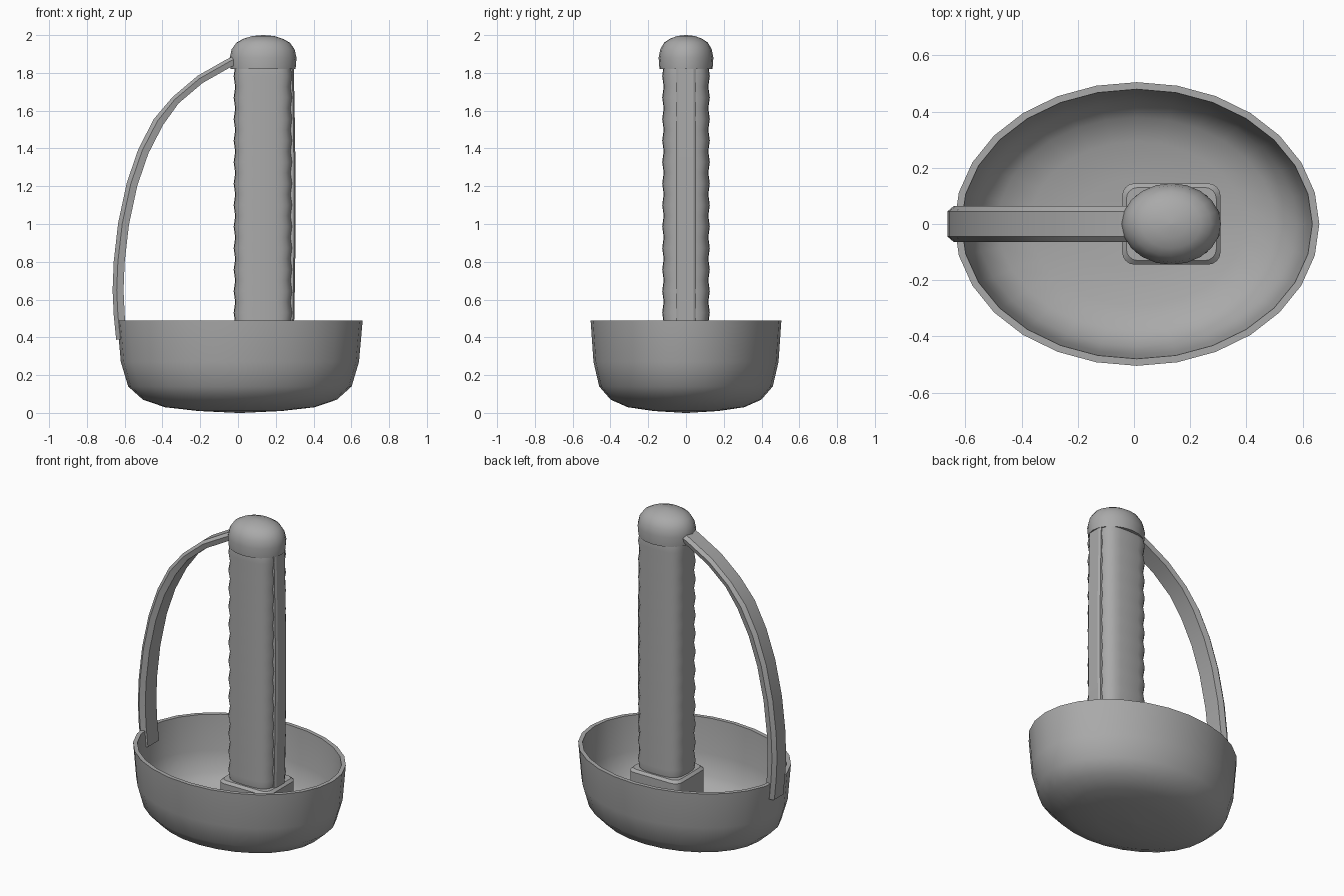
import bpy, bmesh, math
from mathutils import Vector

cube = bpy.data.objects.get("Cube")
if cube:
    bpy.data.objects.remove(cube)

grey = bpy.data.materials.new("mid_grey")
grey.use_nodes = True
colour = (0.4, 0.4, 0.4, 1)
grey.diffuse_color = colour
grey.node_tree.nodes["Principled BSDF"].inputs["Base Color"].default_value = colour


def loft(name, rings, angle=40):
    """Skin a list of closed rings and cap both ends."""
    bm = bmesh.new()
    loops = [[bm.verts.new(p) for p in ring] for ring in rings]
    n = len(loops[0])
    for a, b in zip(loops, loops[1:]):
        for i in range(n):
            j = (i + 1) % n
            bm.faces.new((a[i], a[j], b[j], b[i]))
    bm.faces.new(loops[0][::-1])
    bm.faces.new(loops[-1])
    bmesh.ops.recalc_face_normals(bm, faces=bm.faces)
    mesh = bpy.data.meshes.new(name)
    bm.to_mesh(mesh)
    bm.free()
    mesh.materials.append(grey)
    obj = bpy.data.objects.new(name, mesh)
    bpy.context.collection.objects.link(obj)
    bpy.ops.object.select_all(action="DESELECT")
    obj.select_set(True)
    bpy.context.view_layer.objects.active = obj
    bpy.ops.object.shade_smooth_by_angle(angle=math.radians(angle))
    return obj


def oval(cx, rx, ry, z, n=28, power=1.0):
    """Elliptical ring; a power below one squares it off."""
    ring = []
    for i in range(n):
        t = 2 * math.pi * i / n
        c, s = math.cos(t), math.sin(t)
        ring.append((cx + rx * math.copysign(abs(c) ** power, c),
                     ry * math.copysign(abs(s) ** power, s), z))
    return ring


def rounded_box(cx, rx, ry, z, r, steps=4):
    """Rectangular ring with round corners."""
    ring = []
    for k, (sx, sy) in enumerate([(1, 1), (-1, 1), (-1, -1), (1, -1)]):
        for i in range(steps + 1):
            t = math.pi / 2 * (k + i / steps)
            ring.append((cx + sx * (rx - r) + r * math.cos(t),
                         sy * (ry - r) + r * math.sin(t), z))
    return ring


# Bowl guard: outer wall up to the rim, then back down the inside
RX, RY, CX, WALL = 0.65, 0.505, 0.01, 0.025
profile = [(0.02, 0.0), (0.34, 0.01), (0.61, 0.03), (0.79, 0.07),
           (0.91, 0.14), (0.97, 0.27), (1, 0.49)]
rings = [oval(CX, RX * s, RY * s, z) for s, z in profile]
rings.append(oval(CX, RX - WALL, RY - WALL, 0.49))
for s, z in profile[-2::-1]:
    shrink = WALL * s
    rings.append(oval(CX, RX * s - shrink, RY * s - shrink, z + 0.03 * (1 - s ** 3)))
loft("bowl_guard", rings, 50)

# Block at the foot of the grip
GX = 0.133
loft("grip_block", [rounded_box(GX, 0.175, 0.145, 0.025, 0.045),
                    rounded_box(GX, 0.175, 0.145, 0.355, 0.045),
                    rounded_box(GX, 0.16, 0.13, 0.37, 0.04)], 30)

# Grip with alternating wide and narrow rings
count = 26
rings = []
for i in range(count + 1):
    d = 0.004 if i % 2 else -0.004
    rings.append(oval(GX, 0.152 + d, 0.122 + d, 0.36 + 1.48 * i / count, 24, 0.62))
loft("grip", rings, 50)

# Slightly bowed strip along the back of the grip
rings = []
for i in range(9):
    t = i / 8
    x = 0.295 + 0.01 * math.sin(math.pi * t)
    z = 0.36 + 1.48 * t
    rings.append([(0.2, -0.053, z), (x - 0.008, -0.053, z), (x, -0.04, z),
                  (x, 0.04, z), (x - 0.008, 0.053, z), (0.2, 0.053, z)])
loft("back_strip", rings, 25)

# Domed pommel
dome = [(0.97, 1.82), (1, 1.88), (0.94, 1.925), (0.8, 1.96), (0.6, 1.98),
        (0.33, 1.995), (0.02, 2.0)]
loft("pommel", [oval(GX, 0.177 * s, 0.145 * s, z, 20) for s, z in dome], 50)

# Knuckle bow: a bevelled section swept along a curve
path = [(0.02, 1.885), (-0.05, 1.85), (-0.2, 1.765), (-0.33, 1.655), (-0.42, 1.54),
        (-0.5, 1.385), (-0.56, 1.21), (-0.605, 1.0), (-0.628, 0.8), (-0.634, 0.65),
        (-0.628, 0.52), (-0.615, 0.39)]
section = [(0.03, -0.045), (0.03, 0.045), (0.008, 0.064),
           (-0.028, 0.055), (-0.028, -0.055), (0.008, -0.064)]
points = [Vector((x, 0, z)) for x, z in path]
rings = []
for i, p in enumerate(points):
    along = (points[min(i + 1, len(points) - 1)] - points[max(i - 1, 0)]).normalized()
    out = Vector((along.z, 0, -along.x))
    thin = 0.8 if i < 4 else 1.0
    rings.append([p + out * (o * thin) + Vector((0, w, 0)) for o, w in section])
loft("knuckle_bow", rings, 25)
